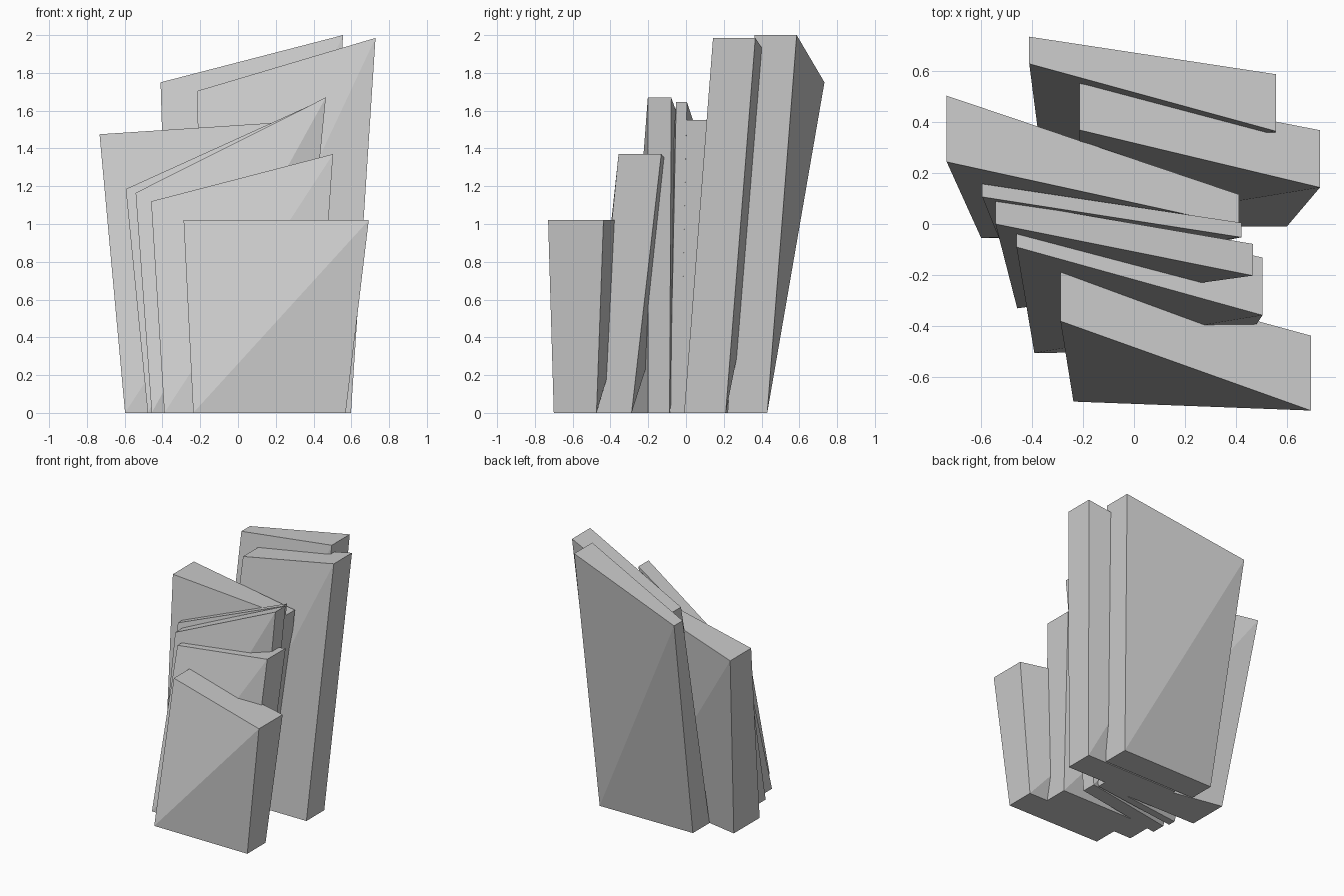
import bpy
import bmesh


def slab(name, bottom, top):
    """Leaning slab from its two ends (left, right), each end = (x, y_front, y_back, z)."""
    bm = bmesh.new()
    v = []
    for x, front, back, z in (*bottom, *top):
        v.append((bm.verts.new((x, front, z)), bm.verts.new((x, back, z))))
    bl, br, tl, tr = v
    # bottom, top and end faces
    bm.faces.new((bl[0], bl[1], br[1], br[0]))
    bm.faces.new((tl[0], tr[0], tr[1], tl[1]))
    bm.faces.new((bl[0], tl[0], tl[1], bl[1]))
    bm.faces.new((br[0], br[1], tr[1], tr[0]))
    # twisted broad faces, each split along its rising diagonal
    bm.faces.new((bl[0], br[0], tr[0]))
    bm.faces.new((bl[0], tr[0], tl[0]))
    bm.faces.new((br[1], bl[1], tl[1]))
    bm.faces.new((br[1], tl[1], tr[1]))
    bmesh.ops.recalc_face_normals(bm, faces=bm.faces)
    mesh = bpy.data.meshes.new(name)
    bm.to_mesh(mesh)
    bm.free()
    bpy.context.collection.objects.link(bpy.data.objects.new(name, mesh))


# Front row: low slabs stepping up towards the back
slab("front_slab",
     ((-0.237, -0.695, -0.47, 0), (0.57, -0.70, -0.474, 0)),
     ((-0.288, -0.38, -0.17, 1.02), (0.692, -0.73, -0.437, 1.02)))
slab("second_slab",
     ((-0.39, -0.505, -0.29, 0), (0.41, -0.495, -0.288, 0)),
     ((-0.46, -0.09, 0.07, 1.12), (0.503, -0.357, -0.131, 1.37)))

# Middle: two thin slabs and the broad slab behind them
slab("third_slab",
     ((-0.457, -0.33, -0.22, 0), (0.30, -0.20, -0.087, 0)),
     ((-0.542, 0.0, 0.095, 1.165), (0.465, -0.202, -0.078, 1.67)))
slab("thin_slab",
     ((-0.478, -0.18, -0.12, 0), (0.26, -0.085, -0.03, 0)),
     ((-0.594, 0.106, 0.157, 1.185), (0.42, -0.052, 0.005, 1.645)))
slab("broad_slab",
     ((-0.598, -0.055, 0.264, 0), (0.26, -0.06, 0.10, 0)),
     ((-0.733, 0.243, 0.502, 1.475), (0.41, -0.007, 0.116, 1.55)))

# Back: the two tall slabs
slab("tall_slab",
     ((-0.205, -0.01, 0.21, 0), (0.598, -0.01, 0.21, 0)),
     ((-0.214, 0.368, 0.55, 1.705), (0.728, 0.143, 0.367, 1.985)))
slab("back_slab",
     ((-0.357, 0.22, 0.425, 0), (0.445, 0.22, 0.43, 0)),
     ((-0.41, 0.627, 0.733, 1.75), (0.556, 0.363, 0.586, 2.0)))
